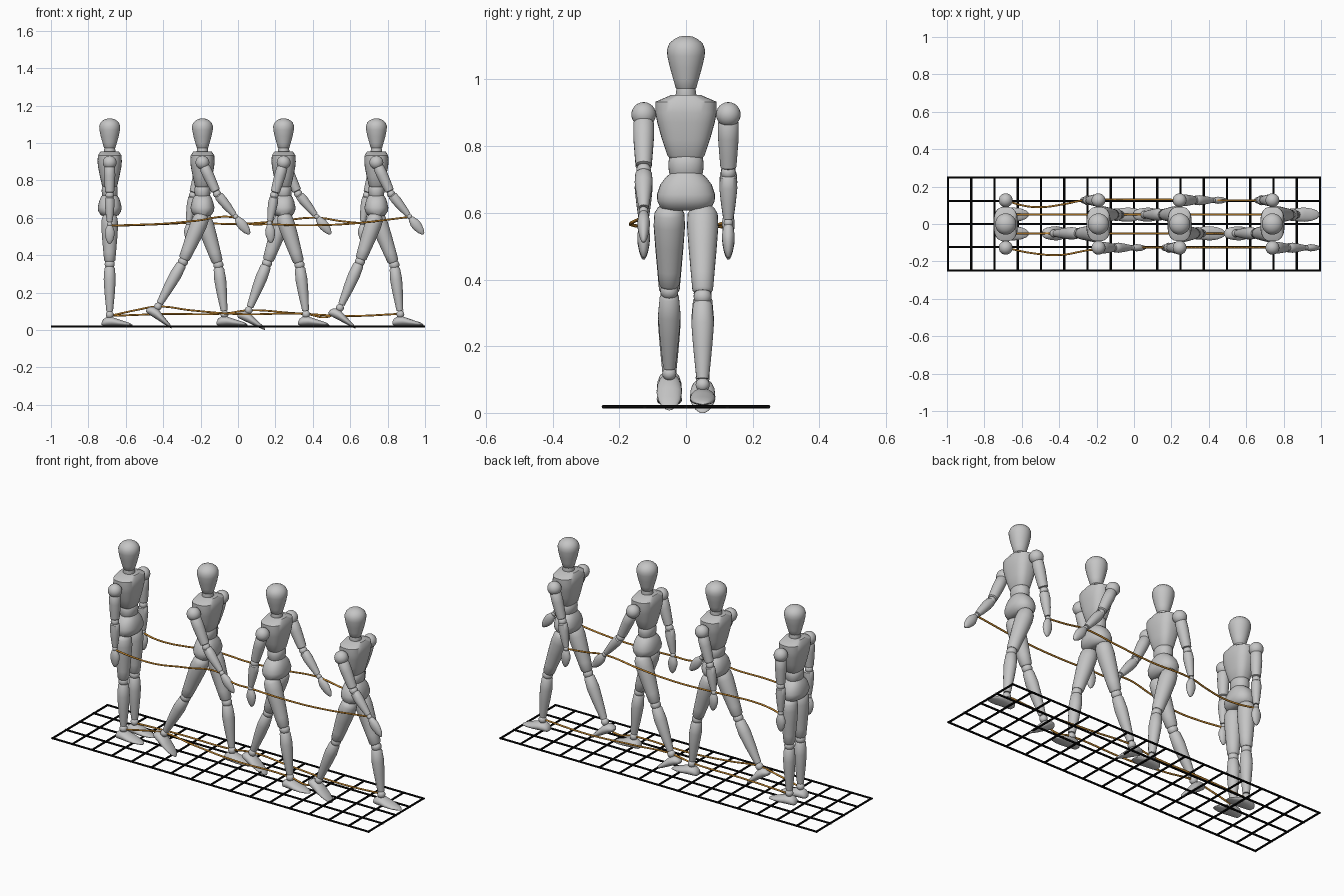
import bpy, bmesh, math
from mathutils import Vector

if "Cube" in bpy.data.objects:
    bpy.data.objects.remove(bpy.data.objects["Cube"])


def material(name, rgb):
    m = bpy.data.materials.new(name)
    m.diffuse_color = (*rgb, 1)
    m.use_nodes = True
    m.node_tree.nodes["Principled BSDF"].inputs["Base Color"].default_value = m.diffuse_color
    return m


GREY = material("light grey", (0.56, 0.56, 0.56))
ORANGE = material("amber trail", (0.62, 0.27, 0.03))
BLACK = material("black floor lines", (0.003, 0.003, 0.003))


def loft(name, a, b, y, rings, absolute=False, power=2.0, mat=GREY, n=24):
    """Skin rings (t, half_depth, half_width, shift) along a->b, both (x, z) points."""
    d = Vector((b[0] - a[0], b[1] - a[1]))
    length = 1 if absolute else d.length
    d.normalize()
    side = Vector((d.y, -d.x))
    bm = bmesh.new()
    loops = []
    for t, h, w, *s in rings:
        s = s[0] if s else 0
        loop = []
        for i in range(n):
            c, q = math.cos(math.tau * i / n), math.sin(math.tau * i / n)
            u = math.copysign(abs(c) ** (2 / power), c) * h + s
            v = math.copysign(abs(q) ** (2 / power), q) * w
            p = Vector(a) + d * t * length + side * u
            loop.append(bm.verts.new((p.x, y + v, p.y)))
        loops.append(loop)
    for r0, r1 in zip(loops, loops[1:]):
        for i in range(n):
            j = (i + 1) % n
            bm.faces.new((r0[i], r0[j], r1[j], r1[i]))
    bm.faces.new(loops[0])
    bm.faces.new(loops[-1])
    bmesh.ops.recalc_face_normals(bm, faces=bm.faces)
    for f in bm.faces:
        f.smooth = True
    for e in bm.edges:
        e.smooth = e.calc_face_angle(0) < math.radians(42)
    me = bpy.data.meshes.new(name)
    bm.to_mesh(me)
    bm.free()
    me.materials.append(mat)
    ob = bpy.data.objects.new(name, me)
    bpy.context.collection.objects.link(ob)
    return ob


def ball(name, c, y, r):
    rings = [(-r * math.cos(k), r * math.sin(k), r * math.sin(k))
             for k in [0.05 + (math.pi - 0.1) * i / 12 for i in range(13)]]
    loft(name, c, (c[0], c[1] + 1), y, rings, absolute=True)


# Body profiles: height, half depth, half width
HEAD = [(.968, .024, .024), (.975, .031, .031), (1.0, .038, .038), (1.035, .048, .048), (1.07, .055, .056),
        (1.09, .056, .057), (1.108, .049, .05), (1.12, .037, .037), (1.128, .022, .022), (1.131, .006, .006)]
NECK = [(.94, .028, .028), (.955, .031, .031), (.975, .028, .028)]
CHEST = [(.765, .036, .05), (.772, .041, .056), (.82, .052, .072), (.87, .062, .086), (.9, .065, .092),
         (.933, .063, .092), (.953, .05, .045)]
BELLY = [(.712, .036, .046), (.72, .041, .051), (.745, .043, .053), (.765, .041, .051), (.772, .036, .046)]
PELVIS = [(.607, .03, .055), (.614, .048, .075), (.635, .061, .086), (.655, .064, .087), (.685, .057, .077),
          (.705, .05, .062), (.72, .04, .045)]
# Limb profiles: fraction of the length, half depth, half width
THIGH = [(-.04, .018, .02), (0, .034, .036), (.06, .042, .045), (.2, .045, .047), (.45, .041, .042),
         (.75, .034, .035), (.92, .03, .031), (.95, .024, .025)]
SHIN = [(.05, .022, .023), (.08, .028, .029), (.3, .032, .034), (.55, .028, .029), (.85, .02, .021), (.93, .018, .018)]
UPPER_ARM = [(.1, .022, .024), (.16, .029, .031), (.4, .03, .031), (.7, .027, .027), (.9, .024, .024), (.92, .018, .018)]
FOREARM = [(.05, .018, .018), (.09, .024, .025), (.3, .026, .027), (.6, .022, .022), (.92, .015, .015)]
HAND = [(.03, .01, .01), (.12, .017, .015), (.35, .026, .019), (.55, .026, .018), (.8, .019, .013), (.95, .01, .007), (1, .003, .003)]
FOOT = [(-.043, .006, .012, .047), (-.035, .018, .024, .042), (-.018, .024, .031, .037), (.01, .025, .036, .036),
        (.045, .019, .038, .042), (.08, .013, .033, .048), (.108, .008, .023, .052), (.12, .004, .012, .056), (.124, .001, .004, .058)]


def leg(name, x, y, knee, ankle, pitch):
    hip, k, a = (x, .612), (x + knee[0], knee[1]), (x + ankle[0], ankle[1])
    loft(name + "_thigh", hip, k, y, THIGH)
    ball(name + "_knee", k, y, .027)
    loft(name + "_shin", k, a, y, SHIN)
    ball(name + "_ankle", a, y, .021)
    p = math.radians(pitch)
    loft(name + "_foot", a, (a[0] + math.cos(p), a[1] - math.sin(p)), y, FOOT, absolute=True)


def arm(name, x, y, elbow, wrist, tip):
    s = (x, .895)
    e, w, t = [(x + q[0], q[1]) for q in (elbow, wrist, tip)]
    ball(name + "_shoulder", s, y, .037)
    loft(name + "_upper_arm", s, e, y, UPPER_ARM)
    ball(name + "_elbow", e, y, .022)
    loft(name + "_forearm", e, w, y, FOREARM)
    ball(name + "_wrist", w, y, .014)
    loft(name + "_hand", w, t, y, HAND)


# Poses: limb joints relative to the body centre
ARM_DOWN = ((0, .72), (0, .565), (0, .46))
ARM_FORWARD = ((.078, .728), (.178, .605), (.252, .512))
ARM_BACK = ((-.05, .72), (-.075, .57), (-.068, .465))
LEG_DOWN = ((0, .352), (0, .081), 0)

# Figure x, right (-y) leg, left (+y) leg, right arm, left arm
FIGURES = [
    (-.686, LEG_DOWN, LEG_DOWN, ARM_DOWN, ARM_DOWN),
    (-.19, ((-.104, .365), (-.238, .125), 33), ((.085, .348), (.118, .084), 0), ARM_FORWARD, ARM_BACK),
    (.244, ((.085, .348), (.12, .084), 0), ((-.088, .358), (-.187, .105), 25), ARM_BACK, ARM_FORWARD),
    (.74, ((-.088, .366), (-.195, .118), 28), ((.096, .348), (.128, .084), 0), ARM_FORWARD, ARM_BACK),
]
for i, (x, r_leg, l_leg, r_arm, l_arm) in enumerate(FIGURES, 1):
    f = f"figure_{i}_"
    for part, profile, power in (("head", HEAD, 2), ("neck", NECK, 2), ("chest", CHEST, 2.7),
                                 ("belly", BELLY, 2.2), ("pelvis", PELVIS, 2.3)):
        loft(f + part, (x, 0), (x, 1), 0, profile, absolute=True, power=power, n=32)
    leg(f + "right_leg", x, -.05, *r_leg)
    leg(f + "left_leg", x, .05, *l_leg)
    arm(f + "right_arm", x, -.127, *r_arm)
    arm(f + "left_arm", x, .127, *l_arm)


def trail(name, pts):
    cu = bpy.data.curves.new(name, 'CURVE')
    cu.dimensions = '3D'
    cu.bevel_depth, cu.bevel_resolution, cu.resolution_u = .005, 2, 10
    cu.use_fill_caps = True
    sp = cu.splines.new('BEZIER')
    sp.bezier_points.add(len(pts) - 1)
    for bp, p in zip(sp.bezier_points, pts):
        bp.co = p
        bp.handle_left_type = bp.handle_right_type = 'AUTO'
    cu.materials.append(ORANGE)
    ob = bpy.data.objects.new(name, cu)
    bpy.context.collection.objects.link(ob)
    bpy.ops.object.select_all(action='DESELECT')
    ob.select_set(True)
    bpy.context.view_layer.objects.active = ob
    bpy.ops.object.convert(target='MESH')


# Motion trails following wrists and ankles
trail("right_wrist_trail", [(-.686, -.127, .558), (-.55, -.155, .562), (-.4, -.166, .568), (-.24, -.14, .582),
                            (-.012, -.125, .6), (.04, -.125, .572), (.17, -.125, .565), (.4, -.125, .56),
                            (.6, -.125, .568), (.918, -.125, .604)])
trail("left_wrist_trail", [(-.686, .127, .558), (-.6, .1, .559), (-.5, .09, .562), (-.38, .105, .567),
                           (-.265, .127, .572), (0, .13, .567), (.2, .13, .58), (.422, .127, .6),
                           (.55, .127, .582), (.665, .127, .57)])
trail("right_ankle_trail", [(-.686, -.05, .075), (-.55, -.05, .105), (-.428, -.05, .125), (-.25, -.05, .105),
                            (0, -.05, .085), (.364, -.05, .085), (.48, -.05, .07), (.545, -.05, .11)])
trail("left_ankle_trail", [(-.686, .05, .075), (-.4, .05, .085), (-.072, .05, .088), (.057, .05, .105),
                           (.3, .05, .09), (.6, .05, .075), (.868, .05, .086)])


# Floor grid of thin round bars
def bar(name, p, q):
    p, q = Vector(p), Vector(q)
    bpy.ops.mesh.primitive_cylinder_add(vertices=8, radius=.0055, depth=(q - p).length, location=(p + q) / 2)
    ob = bpy.context.object
    ob.rotation_euler = (q - p).to_track_quat('Z', 'Y').to_euler()
    ob.name = name
    ob.data.materials.append(BLACK)


for i in range(17):
    gx = -.9945 + i * .9945 / 8
    bar(f"floor_cross_line_{i}", (gx, -.25, .018), (gx, .25, .018))
for i in range(5):
    gy = -.2475 + i * .12375
    bar(f"floor_long_line_{i}", (-1, gy, .018), (1, gy, .018))
